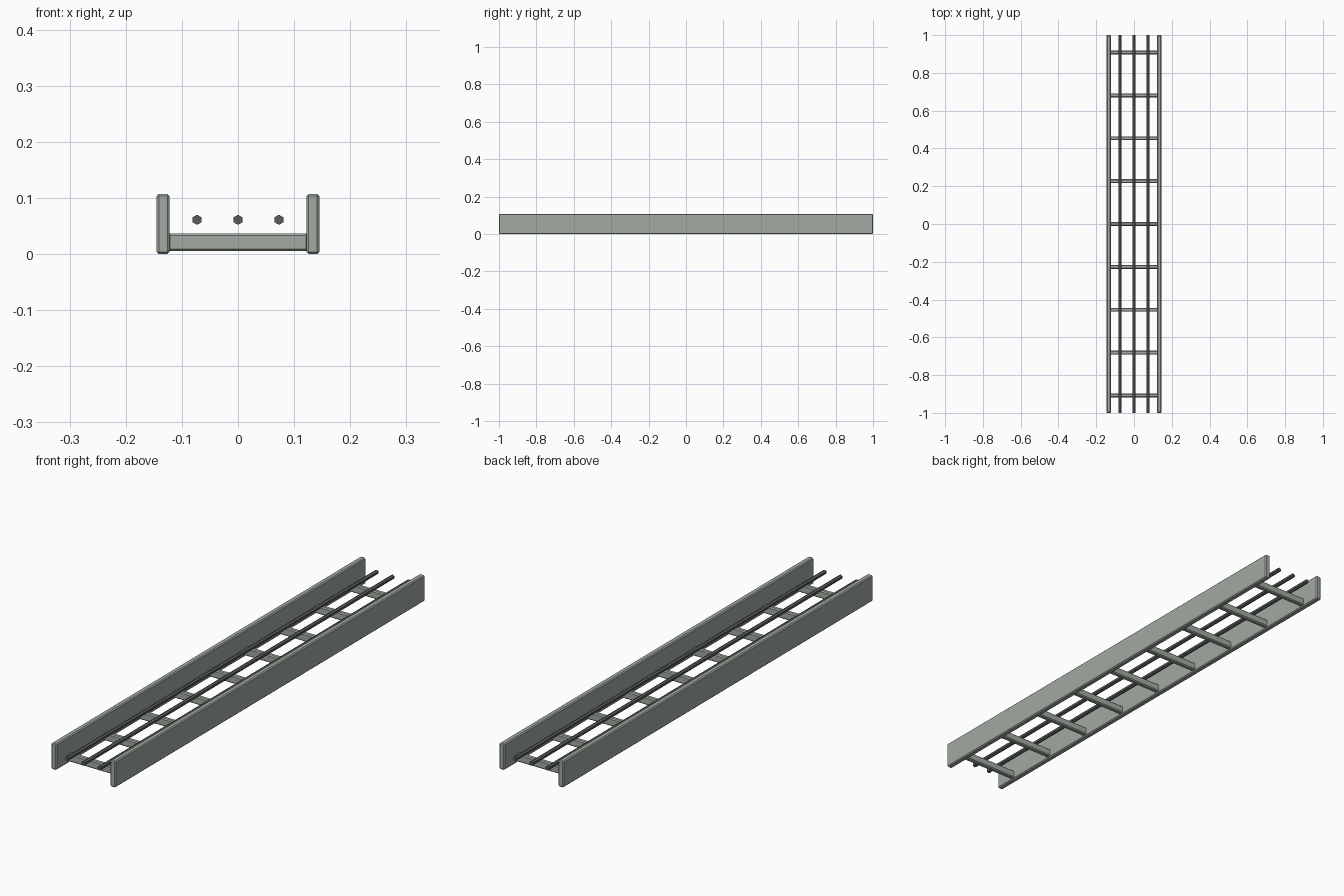
import bpy, math

if "Cube" in bpy.data.objects:
    bpy.data.objects.remove(bpy.data.objects["Cube"])


def material(name, rgb):
    m = bpy.data.materials.new(name)
    m.diffuse_color = (*rgb, 1)
    m.use_nodes = True
    m.node_tree.nodes["Principled BSDF"].inputs["Base Color"].default_value = m.diffuse_color
    return m


steel = material("grey_green_steel", (0.36, 0.405, 0.36))
rubber = material("dark_cable", (0.10, 0.105, 0.105))


def box(name, loc, size, bevel):
    bpy.ops.mesh.primitive_cube_add(size=1, location=loc)
    ob = bpy.context.object
    ob.name = name
    ob.scale = size
    bpy.ops.object.transform_apply(location=False, rotation=False, scale=True)
    m = ob.modifiers.new("chamfer", 'BEVEL')
    m.width = bevel
    m.segments = 1
    ob.data.materials.append(steel)


# side rails
for side, name in ((-1, "left_rail"), (1, "right_rail")):
    box(name, (side * 0.1335, 0, 0.0535), (0.023, 2.0, 0.107), 0.004)

# cross rungs, ends tucked into the rails
for i in range(9):
    box(f"rung_{i + 1}", (0, (i - 4) * 0.227, 0.021), (0.25, 0.02, 0.032), 0.004)

# hexagonal cables lying above the rungs
for i, x in enumerate((-0.073, 0, 0.073)):
    bpy.ops.mesh.primitive_cylinder_add(vertices=6, radius=0.009, depth=2.0,
                                        location=(x, 0, 0.061),
                                        rotation=(math.pi / 2, 0, 0))
    ob = bpy.context.object
    ob.name = f"cable_{i + 1}"
    ob.data.materials.append(rubber)
